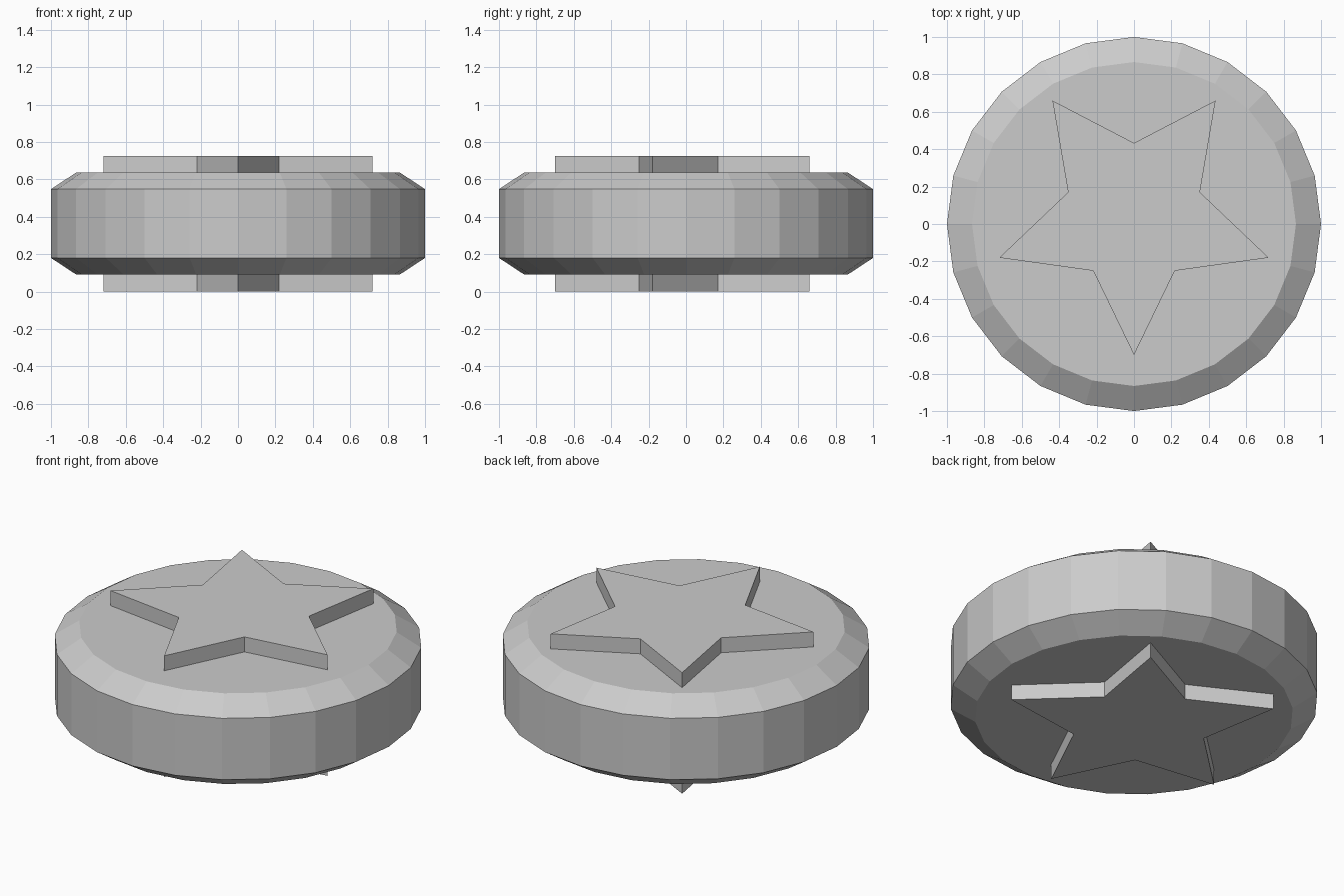
import bpy, bmesh
from math import sin, cos, tau

if "Cube" in bpy.data.objects:
    bpy.data.objects.remove(bpy.data.objects["Cube"])

def make_object(name, bm):
    bmesh.ops.recalc_face_normals(bm, faces=bm.faces)
    mesh = bpy.data.meshes.new(name)
    bm.to_mesh(mesh)
    bm.free()
    obj = bpy.data.objects.new(name, mesh)
    bpy.context.collection.objects.link(obj)
    return obj

# Round body: 24-sided drum with chamfered rims
SIDES = 24
profile = [(0.866, 0.092), (1.0, 0.18), (1.0, 0.548), (0.866, 0.636)]
bm = bmesh.new()
rings = [[bm.verts.new((r * cos(tau * i / SIDES), r * sin(tau * i / SIDES), z))
          for i in range(SIDES)] for r, z in profile]
for low, high in zip(rings, rings[1:]):
    for i in range(SIDES):
        j = (i + 1) % SIDES
        bm.faces.new((low[i], low[j], high[j], high[i]))
bm.faces.new(rings[0])
bm.faces.new(rings[-1])
make_object("round_body", bm)

# Raised five-pointed stars on both flat sides (half outline, mirrored in x)
half = [(0.0, -0.70), (0.218, -0.25), (0.72, -0.18), (0.352, 0.17), (0.436, 0.66), (0.0, 0.433)]
outline = half + [(-x, y) for x, y in half[-2:0:-1]]

def star(name, z0, z1):
    bm = bmesh.new()
    face = bm.faces.new([bm.verts.new((x, y, z0)) for x, y in outline])
    top = bmesh.ops.extrude_face_region(bm, geom=[face], use_keep_orig=True)["geom"]
    for v in top:
        if isinstance(v, bmesh.types.BMVert):
            v.co.z = z1
    make_object(name, bm)

star("top_star", 0.63, 0.726)
star("bottom_star", 0.0, 0.098)
